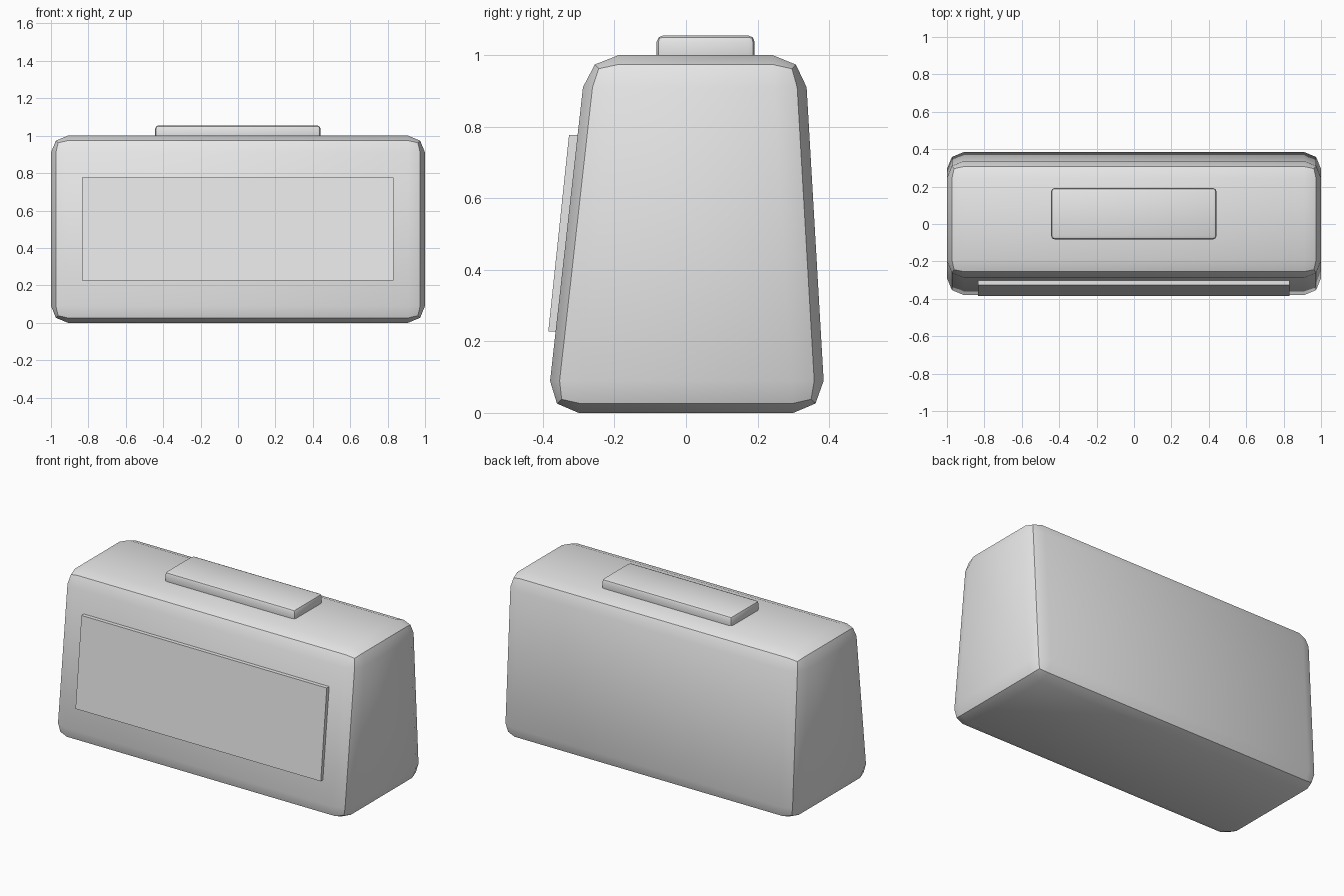
import bpy
import bmesh

cube = bpy.data.objects.get("Cube")
if cube:
    bpy.data.objects.remove(cube, do_unlink=True)

grey = bpy.data.materials.new("light_grey")
grey.use_nodes = True
colour = (0.8, 0.8, 0.8, 1)
grey.diffuse_color = colour
grey.node_tree.nodes["Principled BSDF"].inputs["Base Color"].default_value = colour


def wedge(name, x0, x1, z0, z1, bottom, top, bevel=0, segments=2):
    """Box whose front and back y differ between its bottom and top."""
    bm = bmesh.new()
    bmesh.ops.create_cube(bm, size=1)
    for v in bm.verts:
        up, back = v.co.z > 0, v.co.y > 0
        v.co.x = x1 if v.co.x > 0 else x0
        v.co.y = (top if up else bottom)[back]
        v.co.z = z1 if up else z0
    if bevel:
        bmesh.ops.bevel(bm, geom=bm.edges[:], offset=bevel, offset_type='OFFSET',
                        segments=segments, profile=0.5, affect='EDGES')
    mesh = bpy.data.meshes.new(name)
    bm.to_mesh(mesh)
    bm.free()
    mesh.materials.append(grey)
    obj = bpy.data.objects.new(name, mesh)
    bpy.context.collection.objects.link(obj)
    return obj


def smooth(obj, angle):
    bpy.ops.object.select_all(action='DESELECT')
    obj.select_set(True)
    bpy.context.view_layer.objects.active = obj
    bpy.ops.object.shade_smooth_by_angle(angle=angle)


# Tapered housing with rounded edges
body = wedge("clock_body", -1, 1, 0, 1, (-0.39, 0.39), (-0.278, 0.332), bevel=0.09)
smooth(body, 0.6)

# Slanted display panel on the front
wedge("display_panel", -0.833, 0.831, 0.227, 0.777, (-0.385, -0.355), (-0.327, -0.295))

# Wide button on the top
button = wedge("top_button", -0.443, 0.441, 0.97, 1.055, (-0.082, 0.192), (-0.082, 0.192),
               bevel=0.018)
smooth(button, 0.6)
